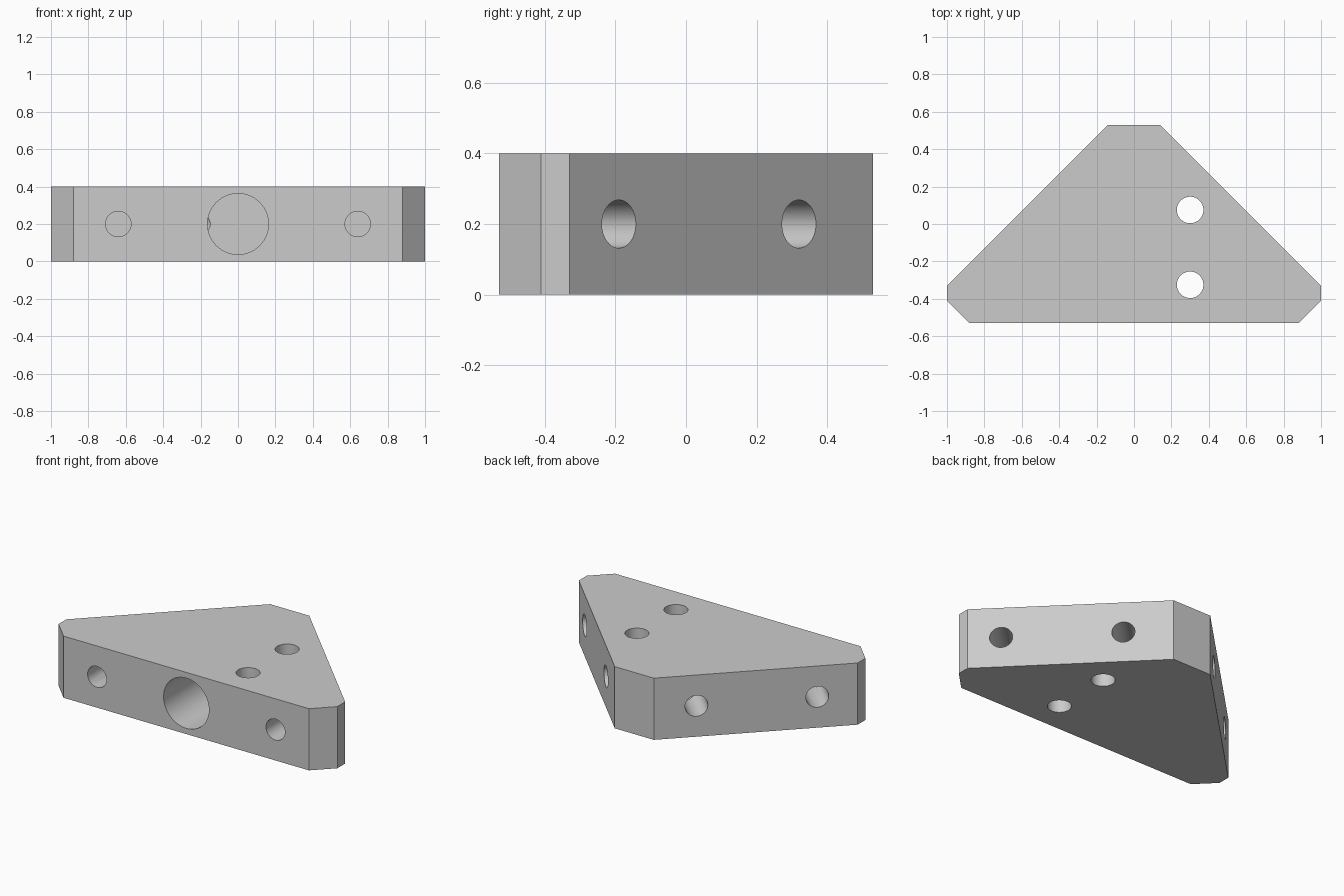
import bpy
from mathutils import Vector

cube = bpy.data.objects.get("Cube")
if cube:
    bpy.data.objects.remove(cube, do_unlink=True)

THICK = 0.4
MID = THICK / 2

# Plain grey metal
grey = bpy.data.materials.new("metal grey")
grey.use_nodes = True
colour = (0.6, 0.6, 0.6, 1)
grey.diffuse_color = colour
grey.node_tree.nodes["Principled BSDF"].inputs["Base Color"].default_value = colour

# Block: half outline mirrored in x, extruded upwards
half = [(0.88, -0.53), (1, -0.41), (1, -0.33), (0.14, 0.53)]
outline = half + [(-x, y) for x, y in reversed(half)]
n = len(outline)
verts = [(x, y, z) for z in (0, THICK) for x, y in outline]
sides = [(i, (i + 1) % n, n + (i + 1) % n, n + i) for i in range(n)]
mesh = bpy.data.meshes.new("corner_block")
mesh.from_pydata(verts, [], [tuple(reversed(range(n))), tuple(range(n, 2 * n))] + sides)
mesh.materials.append(grey)
block = bpy.data.objects.new("corner_block", mesh)
bpy.context.collection.objects.link(block)


def drill(mouth, direction, radius, depth):
    """Cut a round hole from a mouth point inwards along a direction."""
    d = Vector(direction).normalized()
    lead = 0.03
    bpy.ops.mesh.primitive_cylinder_add(
        vertices=64, radius=radius, depth=depth + lead,
        location=Vector(mouth) + d * (depth - lead) / 2,
        rotation=d.to_track_quat("Z", "Y").to_euler())
    cutter = bpy.context.object
    cutter.name = "hole_cutter"
    cutter.hide_render = True
    cutter.data.materials.append(grey)
    bpy.context.view_layer.objects.active = block
    mod = block.modifiers.new("hole", "BOOLEAN")
    mod.operation = "DIFFERENCE"
    mod.solver = "EXACT"
    mod.object = cutter
    bpy.ops.object.modifier_apply(modifier=mod.name)
    bpy.data.objects.remove(cutter, do_unlink=True)


# Large bore and two bolt holes in the front
drill((0, -0.53, MID), (0, 1, 0), 0.163, 0.804)
for x in (-0.64, 0.64):
    drill((x, -0.53, MID), (0, 1, 0), 0.068, 0.4)

# Two holes square to each slanted side
for side, ys in ((1, (-0.19, 0.32)), (-1, (-0.16, 0.35))):
    for y in ys:
        drill((side * (0.67 - y), y, MID), (-side, -1, 0), 0.068, 0.3)

# Two vertical through holes
for y in (-0.325, 0.075):
    drill((0.3, y, THICK), (0, 0, -1), 0.071, THICK + 0.05)

# Smooth bores, sharp block edges
bpy.ops.object.select_all(action="DESELECT")
block.select_set(True)
bpy.context.view_layer.objects.active = block
bpy.ops.object.shade_smooth_by_angle(angle=0.5)
